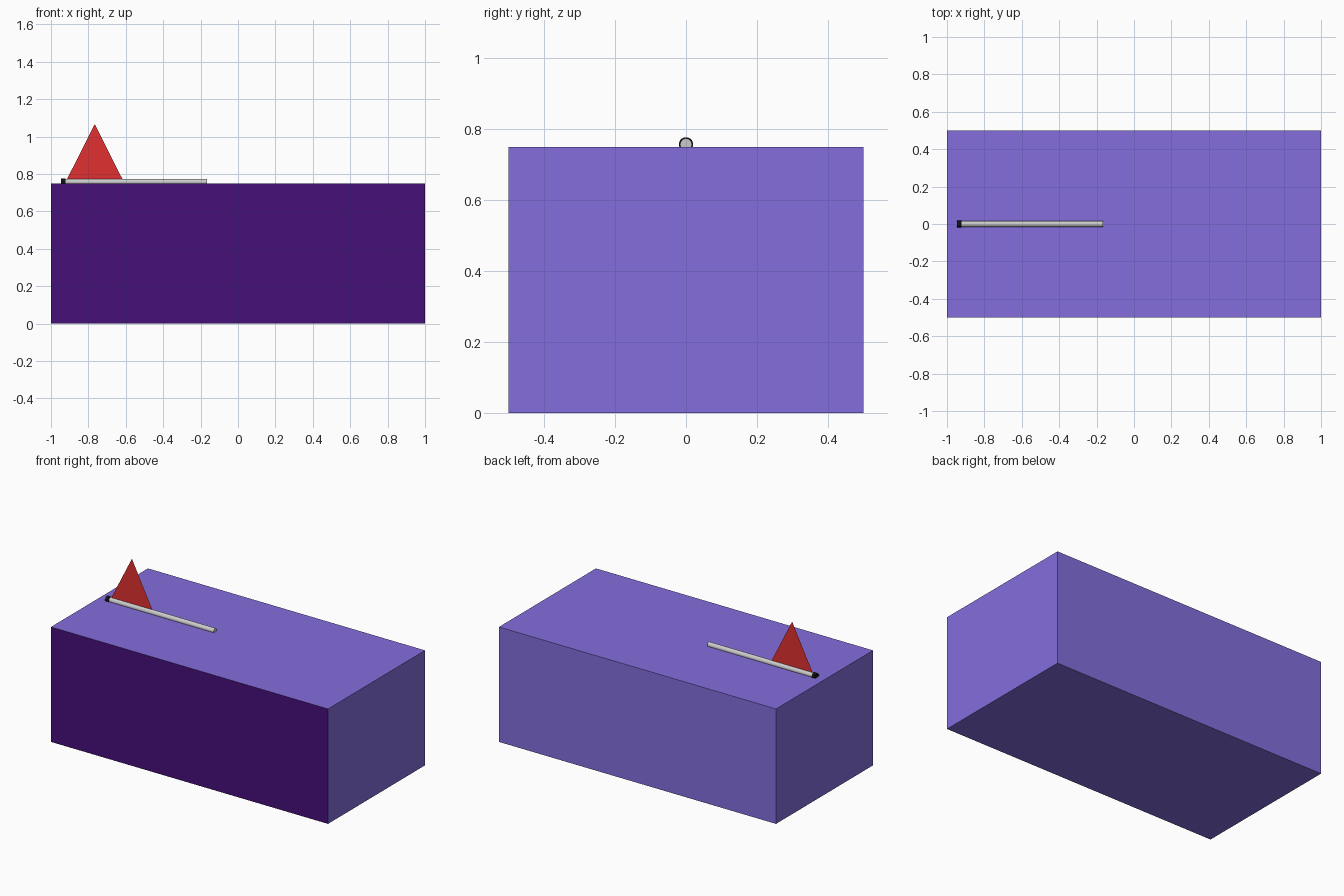
import bpy
import bmesh
from math import pi

if "Cube" in bpy.data.objects:
    bpy.data.objects.remove(bpy.data.objects["Cube"])


def material(name, rgb):
    mat = bpy.data.materials.new(name)
    mat.diffuse_color = (*rgb, 1)
    mat.use_nodes = True
    mat.node_tree.nodes["Principled BSDF"].inputs["Base Color"].default_value = mat.diffuse_color
    return mat


def add_mesh(name, bm, *mats):
    mesh = bpy.data.meshes.new(name)
    bm.to_mesh(mesh)
    bm.free()
    obj = bpy.data.objects.new(name, mesh)
    bpy.context.collection.objects.link(obj)
    for mat in mats:
        mesh.materials.append(mat)
    return obj


def rod(name, x0, x1, radius, mat=None):
    bpy.ops.mesh.primitive_cylinder_add(
        vertices=32, radius=radius, depth=x1 - x0,
        location=((x0 + x1) / 2, 0, 0.757), rotation=(0, pi / 2, 0))
    obj = bpy.context.object
    obj.name = name
    if mat:
        obj.data.materials.append(mat)
    bpy.ops.object.shade_smooth_by_angle()
    return obj


lilac = material("lilac", (0.23, 0.155, 0.72))
deep_purple = material("deep_purple", (0.06, 0.005, 0.19))
black = material("black", (0.005, 0.005, 0.005))
red = material("red", (0.75, 0.03, 0.03))

# Box body with a dark front face
bm = bmesh.new()
bmesh.ops.create_cube(bm, size=1)
bmesh.ops.scale(bm, vec=(2, 1, 0.75), verts=bm.verts)
bmesh.ops.translate(bm, vec=(0, 0, 0.375), verts=bm.verts)
for face in bm.faces:
    face.material_index = 1 if face.normal.y < -0.5 else 0
add_mesh("box_body", bm, lilac, deep_purple)

# Mailbox-style flag arm lying on the lid, with a black pivot collar
rod("flag_arm", -0.93, -0.165, 0.0165)
rod("pivot_collar", -0.945, -0.921, 0.02, black)

# Paper-thin triangular pennant rising from the arm
bm = bmesh.new()
bm.faces.new([bm.verts.new(p) for p in
              ((-0.922, 0, 0.757), (-0.61, 0, 0.757), (-0.766, 0, 1.066))])
add_mesh("pennant", bm, red)
